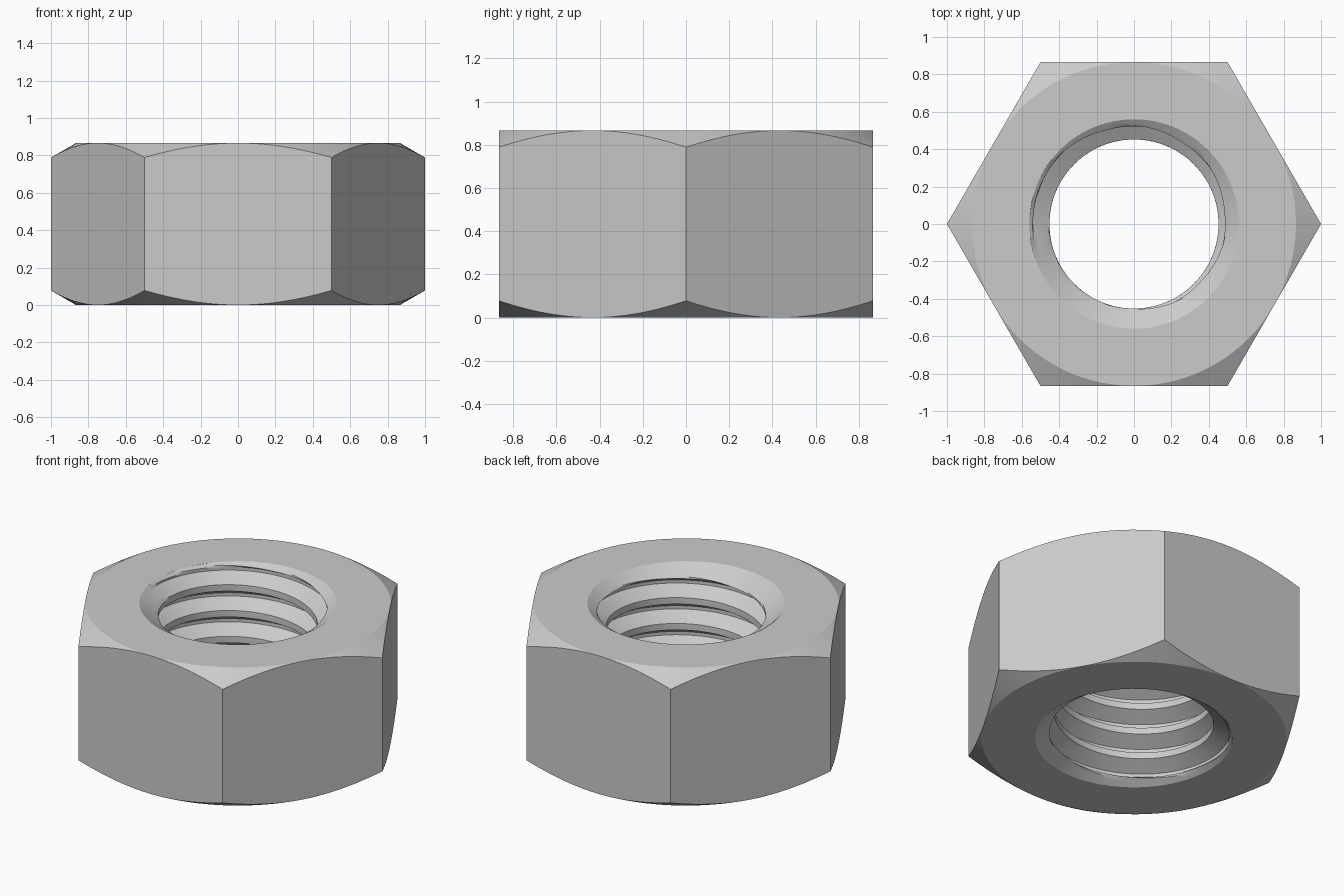
import bpy, bmesh
from math import pi, cos, sin, tan, sqrt, radians, floor

if "Cube" in bpy.data.objects:
    bpy.data.objects.remove(bpy.data.objects["Cube"])

H = 0.866            # height
FLAT = 0.866         # half width across flats
MINOR, MAJOR = 0.452, 0.54
PITCH = 0.162
LIP = 0.56           # countersink radius at the faces
SINK = 0.68          # countersink slope (depth per radius)
COLS, STEPS = 96, 16  # columns around, rows per thread turn
PHASE = H - (LIP - MINOR) * SINK - PITCH * 3 / 8 + PITCH / 4


def hex_radius(a):
    return FLAT / cos((a % (pi / 3)) - pi / 6)


def bore_radius(a, z):
    # 60 degree thread groove, opened by a countersink at both ends
    d = (z - PHASE) / PITCH - a / (2 * pi)
    d = abs(d - floor(d + 0.5)) * PITCH
    groove = min(MAJOR, max(MINOR, MAJOR - (d - PITCH / 16) * sqrt(3)))
    return max(groove, LIP - min(z, H - z) / SINK)


def column(a):
    # one closed section: outer body downwards, then the bore upwards
    drop = (hex_radius(a) - FLAT) * tan(radians(30))
    pts = [(LIP, H), (FLAT, H), (hex_radius(a), H - drop),
           (hex_radius(a), drop), (FLAT, 0), (LIP, 0)]
    return [(r * cos(a), r * sin(a), z) for r, z in pts]


def bore_column(a):
    first = -2 * STEPS
    last = int((H / PITCH + 2) * STEPS)
    out = []
    for j in range(first, last):
        z = PHASE % PITCH + PITCH * (j / STEPS + a / (2 * pi))
        z = min(H, max(0, z))
        r = bore_radius(a, z)
        out.append((r * cos(a), r * sin(a), z))
    return out


def skin(bm, section):
    cols = [[bm.verts.new(p) for p in section(2 * pi * i / COLS)]
            for i in range(COLS + 1)]
    for c, d in zip(cols, cols[1:]):
        for j in range(len(c) - 1):
            bm.faces.new((c[j], c[j + 1], d[j + 1], d[j]))


# hexagonal body with chamfered corners, and threaded bore
bm = bmesh.new()
skin(bm, column)
skin(bm, bore_column)
bmesh.ops.remove_doubles(bm, verts=bm.verts, dist=1e-4)
bmesh.ops.dissolve_degenerate(bm, edges=bm.edges, dist=1e-5)
bmesh.ops.recalc_face_normals(bm, faces=bm.faces)
mesh = bpy.data.meshes.new("hex_nut")
bm.to_mesh(mesh)
bm.free()
nut = bpy.data.objects.new("hex_nut", mesh)
bpy.context.collection.objects.link(nut)
bpy.context.view_layer.objects.active = nut
nut.select_set(True)
bpy.ops.object.shade_smooth_by_angle(angle=radians(20))
